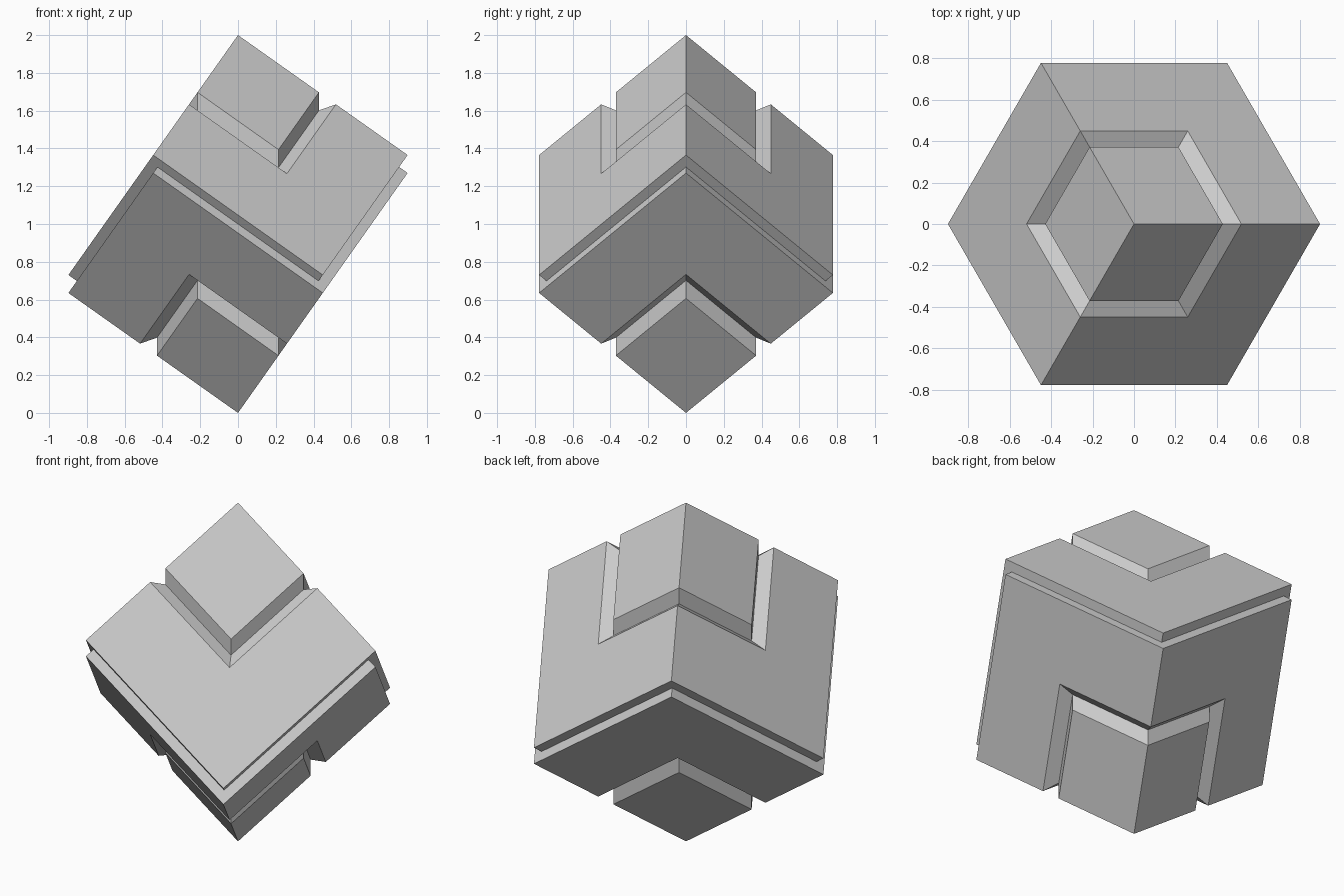
import bpy, bmesh, math

if "Cube" in bpy.data.objects:
    bpy.data.objects.remove(bpy.data.objects["Cube"])

# Cube balanced on one corner, with seams running around two opposite corners
# and around its zigzag equator. Built as a loft of six-point zigzag rings.
H = math.sqrt(1 / 3)        # drop in z per unit of edge length
R = math.sqrt(2 / 3)        # radial reach per unit of edge length
L = 2 / math.sqrt(3)        # cube edge, body diagonal is 2
M = 0.58                    # seam position along an edge
D = 0.055                   # half width and depth of a seam


def level(reach, high_drop, low_drop):
    """Radius, z of the raised points, z of the lowered points."""
    return (R * reach, 2 - H * high_drop, 2 - H * low_drop)


def cube_level(s):
    return level(s, s, 2 * s)


upper = [
    cube_level(M - D),                        # rim of corner block
    level(M - D, M + 2 * D, 2 * M + D),       # bottom of corner seam
    cube_level(M + D),                        # inner rim of shell
    cube_level(L - D),                        # outer rim of shell
]
equator = level(L - 2 * D, L + D, 2 * L - D)  # bottom of equator seam
lower = [(r, 2 - zl, 2 - zh) for r, zh, zl in reversed(upper)]

bm = bmesh.new()
rings = []
for r, zh, zl in upper + [equator] + lower:
    rings.append([bm.verts.new((r * math.cos(math.radians(60 * i)),
                                r * math.sin(math.radians(60 * i)),
                                zl if i % 2 else zh)) for i in range(6)])

# Walls between neighbouring rings
for a, b in zip(rings, rings[1:]):
    for i in range(6):
        j = (i + 1) % 6
        bm.faces.new((a[i], b[i], b[j], a[j]))

# Three square faces at the top and bottom corners
top = bm.verts.new((0, 0, 2))
base = bm.verts.new((0, 0, 0))
for i in (0, 2, 4):
    t, b = rings[0], rings[-1]
    bm.faces.new((top, t[i], t[i + 1], t[(i + 2) % 6]))
    bm.faces.new((base, b[(i + 3) % 6], b[(i + 2) % 6], b[i + 1]))

bmesh.ops.recalc_face_normals(bm, faces=bm.faces[:])
mesh = bpy.data.meshes.new("grooved_cube")
bm.to_mesh(mesh)
bm.free()
bpy.context.collection.objects.link(bpy.data.objects.new("grooved_cube", mesh))
